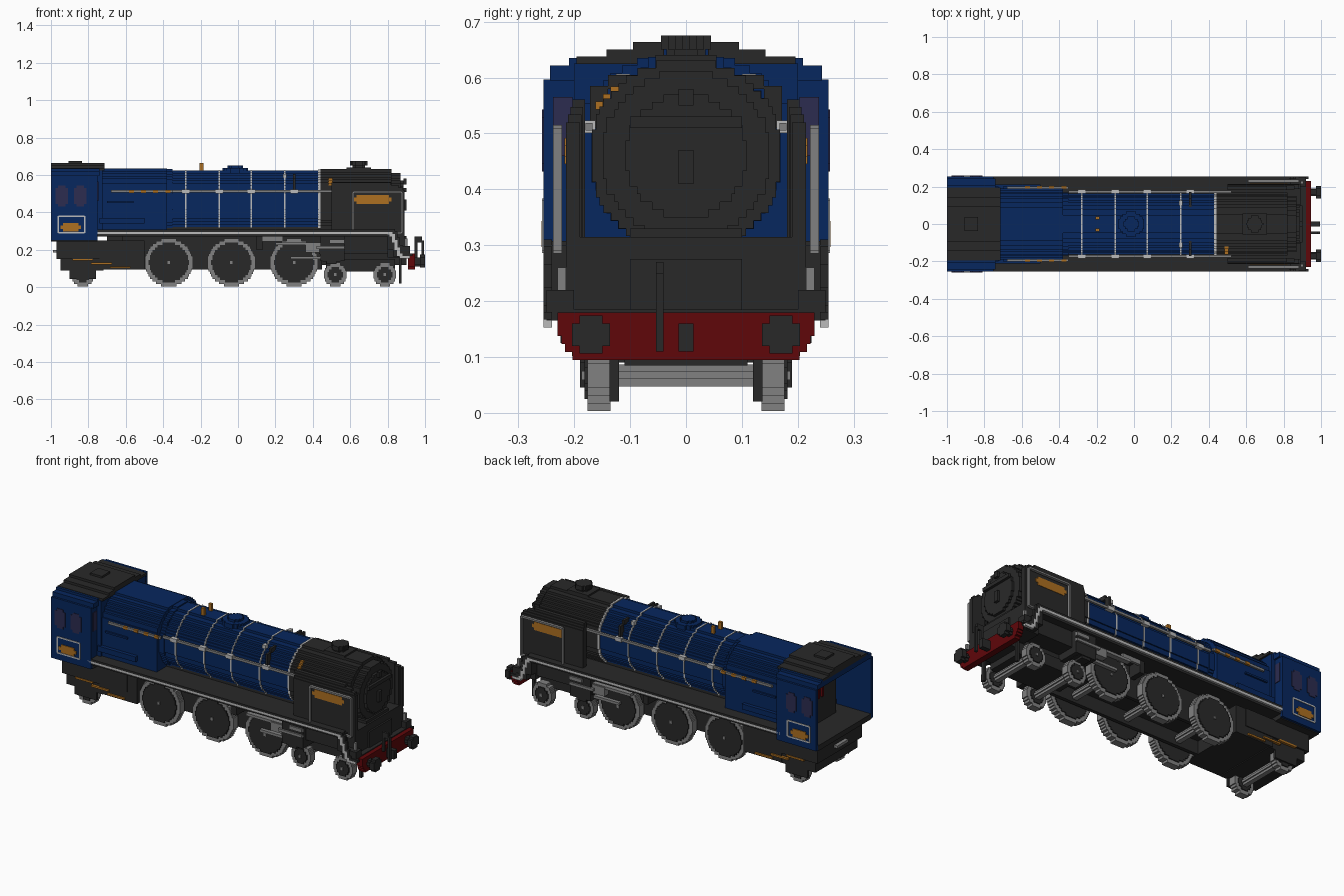
import bpy, bmesh, math

cube = bpy.data.objects.get("Cube")
if cube:
    bpy.data.objects.remove(cube)

STEP = 2 / 148  # size of one stair step


def material(name, red, green, blue):
    mat = bpy.data.materials.new(name)
    mat.use_nodes = True
    mat.diffuse_color = (red, green, blue, 1)
    shader = mat.node_tree.nodes["Principled BSDF"]
    shader.inputs["Base Color"].default_value = mat.diffuse_color
    shader.inputs["Roughness"].default_value = .8
    return mat


DARK = material("charcoal", .022, .022, .022)
BLUE = material("deep blue", .002, .02, .112)
GREY = material("steel grey", .22, .22, .22)
LIGHT = material("pale lining", .5, .5, .5)
RED = material("buffer red", .115, .002, .003)
GOLD = material("brass", .42, .16, .015)
GLASS = material("dusky glass", .025, .025, .08)


def finish(name, bm, mat):
    bmesh.ops.recalc_face_normals(bm, faces=bm.faces)
    mesh = bpy.data.meshes.new(name)
    bm.to_mesh(mesh)
    bm.free()
    mesh.materials.append(mat)
    bpy.context.collection.objects.link(bpy.data.objects.new(name, mesh))


def around(centre, half):
    return centre - half, centre + half


def blocks(name, mat, spans, sides=(1, -1)):
    """Boxes from x, y, z ranges; a single y is a half-width, a y pair is built on both sides."""
    bm = bmesh.new()
    for x, y, z in spans:
        ranges = [(side * y[0], side * y[1]) for side in sides] if isinstance(y, tuple) else [(-y, y)]
        for across in ranges:
            for vert in bmesh.ops.create_cube(bm, size=1)["verts"]:
                for axis, (low, high) in enumerate((x, across, z)):
                    vert.co[axis] = (low + high) / 2 + vert.co[axis] * (high - low)
    finish(name, bm, mat)


def block(name, mat, x, y, z, sides=(1, -1)):
    blocks(name, mat, [(x, y, z)], sides)


def plate(name, mat, x, y, z):
    """Side plate with notched corners."""
    inner_x, inner_z = [(low + STEP, high - STEP) for low, high in (x, z)]
    blocks(name, mat, [(inner_x, y, z), (x, y, inner_z)])


def border(name, mat, x, y, z, thick):
    """Thin rectangular outline standing on the side."""
    uprights = [(around(edge, thick / 2), y, z) for edge in x]
    rails = [(x, y, around(edge, thick / 2)) for edge in z]
    blocks(name, mat, uprights + rails)


def stepped(name, mat, axis, ends, centre, low, high, width, grow=0, mirror=False):
    """Extrude a stair-stepped profile; width(h) is the half-width of each row."""
    count = max(1, round((high - low) / STEP))
    rise, middle = (high - low) / count, (low + high) / 2
    side = []
    for i in range(count):
        bottom, top = low + i * rise, low + (i + 1) * rise
        reach = round(width((bottom + top) / 2) / STEP * 2) * STEP / 2 + grow
        bottom, top = [h + math.copysign(grow, h - middle) for h in (bottom, top)]
        if side and abs(side[-1][0] - reach) < STEP / 100:
            side[-1] = (reach, top)
        else:
            side += [(reach, bottom), (reach, top)]
    outline = [(centre + w, h) for w, h in side] + [(centre - w, h) for w, h in reversed(side)]
    place = {"x": lambda u, h, t: (t, u, h), "y": lambda u, h, t: (u, t, h),
             "z": lambda u, h, t: (u, h, t)}[axis]
    bm = bmesh.new()
    for sign in ((1, -1) if mirror else (1,)):
        rings = [[bm.verts.new(place(u, h, sign * t)) for u, h in outline] for t in ends]
        for ring in rings:
            bm.faces.new(ring)
        for i in range(len(outline)):
            bm.faces.new((rings[0][i - 1], rings[0][i], rings[1][i], rings[1][i - 1]))
    finish(name, bm, mat)


def disc(name, mat, axis, ends, centre, height, radius, **extra):
    stepped(name, mat, axis, ends, centre, height - radius, height + radius,
            lambda h: math.sqrt(max(radius ** 2 - (h - height) ** 2, 0)), **extra)


def barrel(name, mat, ends, radius=.165, grow=0):
    disc(name, mat, "x", ends, 0, .46, radius, grow=grow)


# Boiler and smokebox
SMOKEBOX, FACE = .44, .885
barrel("boiler", BLUE, (-.4, SMOKEBOX))
barrel("smokebox", DARK, (SMOKEBOX, .82), grow=.006)
barrel("smokebox_front", DARK, (.82, .87), .152)
barrel("smokebox_door", DARK, (.87, FACE), .11)
block("door_handle", DARK, (FACE, .9), STEP, (.41, .47))
block("door_bar", DARK, (FACE, .9), .1, (.51, .53))
block("lamp_bracket", DARK, (FACE, .9), STEP, (.55, .58))
block("boiler_saddle", DARK, (-.7, .88), .1, (.25, .33))
BANDS = (-.28, -.1, .07, .25)
for number, x in enumerate(BANDS, 1):
    barrel(f"boiler_band_{number}", LIGHT, around(x, .004), grow=.003)
barrel("front_band", LIGHT, around(SMOKEBOX - .005, STEP / 2), grow=.005)


# Firebox: flat sides under a rounded crown
def firebox_width(z):
    lift = max(z - .5, 0) / .145
    return .19 * math.sqrt(max(1 - lift ** 2, 0))


stepped("firebox", BLUE, "x", (-.75, -.38), 0, .3, .635, firebox_width)
barrel("firebox_joint", BLUE, (-.4, -.35), .172)
block("firebox_pipe", BLUE, (-.74, -.5), (.19, .21), (.34, .37))
block("firebox_ledge", BLUE, (-.7, -.56), (.19, .2), (.45, .46))

# Boiler fittings
disc("dome_base", BLUE, "z", (.61, .637), -.015, 0, .068)
disc("dome_top", BLUE, "z", (.63, .65), -.015, 0, .04)
block("safety_valves", GOLD, around(-.195, .01), around(.033, .008), (.61, .665))
disc("chimney", DARK, "z", (.61, .66), .645, 0, .035)
disc("chimney_rim", DARK, "z", (.65, .675), .645, 0, .045)
block("chimney_base", DARK, (.58, .71), .055, (.61, .64))
blocks("clack_valve", GOLD, [(around(.495, .01), around(.155 - i * STEP, STEP / 2),
                              around(.55 + i * STEP, STEP / 2)) for i in range(3)], sides=(-1,))
block("feed_pipe_tops", DARK, around(.3, STEP / 2), (.09, .14), (.58, .605))
block("feed_pipes", DARK, around(.3, STEP / 2), (.14, .172), (.51, .585))
block("feed_valves", LIGHT, around(.25, .01), (.1, .125), (.585, .606))

# Boiler handrails
RAIL = .512
block("boiler_handrail", GREY, (-.35, .52), (.167, .18), around(RAIL, STEP / 2))
block("firebox_handrail", GREY, (-.68, -.35), (.188, .2), around(RAIL, STEP / 2))
blocks("handrail_knobs", LIGHT, [(around(x, .02), (.162, .184), around(RAIL, .011))
                                 for x in (*BANDS[:-1], .3)])
blocks("washout_plugs", GOLD, [(around(-.57 + i * .065, STEP), (.19, .203), around(RAIL, .008))
                               for i in range(4)])

# Smoke deflectors: upper edge stepped back towards the front
for number in range(4):
    block(f"smoke_deflector_tier_{number + 1}", DARK, (.5, .89 - number ** 2 * .008),
          (.19 - number * .003, .215 - number * .004), (.3, .52 + number * STEP))
plate("nameplate", GOLD, (.62, .82), (.21, .217), (.445, .492))
border("deflector_rail", GREY, (.615, .877), (.222, .238), (.29, .51), .01)

# Cab: open at the back, with a narrowing front and a stepped roof
REAR, CAB_FRONT = -1, -.75
SKIN = (.24, .255)
block("cab_sides", BLUE, (REAR, CAB_FRONT), SKIN, (.25, .597))
block("cab_front", BLUE, (-.77, CAB_FRONT), .242, (.3, .61))
block("cab_front_wedge", BLUE, (CAB_FRONT, -.725), .2, (.3, .625))
block("cab_front_windows", GLASS, around(CAB_FRONT, .004), (.203, .238), (.46, .565))
stepped("cab_eaves", BLUE, "x", (REAR, -.74), 0, .595, .635, lambda z: .24 if z < .62 else .21)
stepped("cab_roof", DARK, "x", (REAR, -.715), 0, .624, .664,
        lambda z: .195 - math.floor((z - .624) / STEP) * .05)
block("roof_hatch", DARK, around(-.87, .037), .037, (.65, .675))
block("cab_floor", DARK, (REAR, CAB_FRONT), .241, (.245, .275))
block("backhead", DARK, (-.84, -.77), .15, (.27, .55))
block("backhead_crown", DARK, (-.83, -.77), .1, (.55, .59))
block("cab_gauges", GOLD, (-.853, -.84), (.04, .07), (.48, .51))
block("regulator", RED, (-.853, -.84), (.01, .023), (.42, .53))
for name, x in (("rear", -.943), ("front", -.843)):
    plate(f"{name}_cab_window", GLASS, around(x, .033), (.25, .258), (.432, .543))
border("cab_panel_lining", LIGHT, (-.96, -.82), (.25, .258), (.29, .38), .008)
plate("cab_panel_plate", GOLD, (-.95, -.84), (.25, .259), (.297, .343))

# Running board: dark top over a pale edge, both sweeping down at the front
block("running_board", DARK, (CAB_FRONT, .83), .255, (.296, .308))
block("board_underside", DARK, (-.78, .83), .243, (.27, .3))
block("front_platform", DARK, (.8, .89), .215, (.16, .315))
block("front_footplate", DARK, (.88, .92), .23, (.16, .185))
block("front_valance", DARK, (.83, .92), (.2, .25), (.165, .22))
block("upper_valance", DARK, (.8, .84), (.2, .25), (.2, .3))
block("board_edge", LIGHT, (-.775, .82), SKIN, (.283, .296))


def sweep(t):
    return .225 + .065 * math.cos(math.pi * min(t, 1))


def swept_strip(name, mat, shift):
    blocks(name, mat, [((.81 + shift + i * STEP, .825 + shift + i * STEP), SKIN,
                        (sweep((i + 1) / 5) - STEP / 2 + shift, sweep(i / 5) + STEP / 2 + shift))
                       for i in range(8)])


swept_strip("board_edge_sweep", LIGHT, 0)
swept_strip("board_top_sweep", DARK, STEP)
block("front_steps", GREY, (.89, .905), (.215, .23), (.21, .26))

# Frames
block("frame_plates", DARK, (-.62, .45), (.1, .12), (.095, .275))
block("frame_deck", DARK, (-.62, .45), .1, (.17, .275))
block("front_frame", DARK, (.4, .9), .1, (.12, .275))
block("rear_frame", DARK, (-.97, -.56), .2, (.15, .25))
block("rear_axlebox", DARK, (-.95, -.72), .19, (.09, .15))
block("rear_axle_guard", DARK, (-.9, -.76), (.176, .19), (.045, .1))
block("ashpan", DARK, (-.74, -.5), .195, (.095, .25))
block("bogie_frame", DARK, (.47, .84), .11, (.085, .15))
block("guard_irons", DARK, (.86, .875), (.12, .137), (.02, .17))
block("drawbar", GREY, (-.99, -.95), .05, (.185, .2))
blocks("injector_pipe", GOLD, [(around(-.83 + i * .1, .055), (.19, .204), around(.147 - i * .02, .005))
                               for i in range(3)])

# Wheels and axles
wheels = [("driving", x, .132, .128) for x in (-.37, -.035, .3)]
wheels += [("carrying", x, .067, .064) for x in (-.83, .52, .785)]
for number, (kind, x, z, radius) in enumerate(wheels, 1):
    name = f"{kind}_wheel_{number}"
    disc(name + "_tyre", GREY, "y", (.135, .176), x, z, radius, mirror=True)
    disc(name + "_centre", DARK, "y", (.13, .182), x, z, radius - .022, mirror=True)
    disc(name + "_hub", GREY, "y", (.175, .187), x, z, .008, mirror=True)
    disc(name + "_axle", GREY, "y", (-.135, .135), x, z, .02)

# Cylinders and motion
disc("cylinder", DARK, "y", (.12, .225), .5, .19, .065, mirror=True)
block("cylinder_block", DARK, (.44, .57), (.1, .23), (.14, .275))
block("cylinder_valance", DARK, (.57, .82), (.1, .2), (.18, .275))
block("motion_bracket", DARK, (.1, .13), (.12, .2), (.2, .275))
block("radius_rod", GREY, (.12, .24), (.185, .2), (.245, .27))
block("slide_bar", GREY, (.2, .45), (.185, .215), (.225, .24))
block("crosshead", GREY, (.36, .44), (.185, .22), (.185, .235))
block("connecting_rod", GREY, (.28, .5), (.185, .205), (.15, .165))
block("valve_rod", GREY, (.42, .57), (.226, .24), (.205, .22))
block("valve_chest", GREY, (.49, .57), (.226, .24), (.235, .255))

# Buffer beam, buffers and coupling
stepped("buffer_beam", RED, "x", (.91, .945), 0, .095, .18, lambda z: min(.23, .2 + (z - .1) * .8))
for name, y in (("left", .17), ("right", -.17)):
    disc(f"{name}_buffer_shank", DARK, "x", (.93, .98), y, .14, .02)
    disc(f"{name}_buffer_head", DARK, "x", (.973, 1), y, .14, .034)
block("coupling", DARK, (.93, .995), STEP, (.11, .16))
HOSE = (.04, .054)
block("brake_hose_riser", DARK, (.945, .96), HOSE, (.16, .27), sides=(-1,))
block("brake_hose_bend", DARK, (.96, .985), HOSE, (.24, .27), sides=(-1,))
block("brake_hose_drop", DARK, (.98, .995), HOSE, (.11, .25), sides=(-1,))
